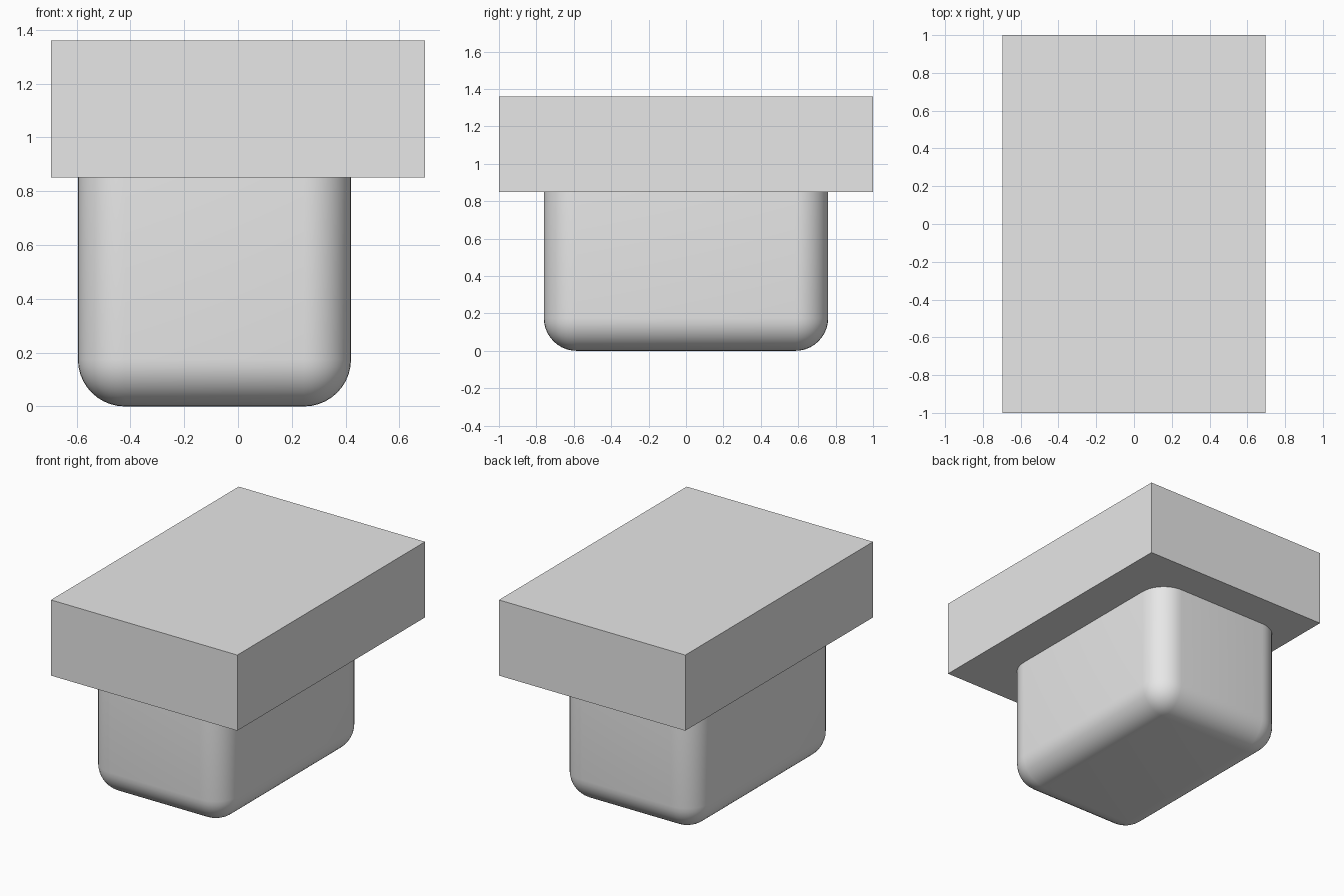
import bpy
import math

default_cube = bpy.data.objects.get("Cube")
if default_cube:
    bpy.data.objects.remove(default_cube, do_unlink=True)

GREY = (0.8, 0.8, 0.8, 1.0)
grey = bpy.data.materials.new("light_grey")
grey.use_nodes = True
grey.diffuse_color = GREY
grey.node_tree.nodes["Principled BSDF"].inputs["Base Color"].default_value = GREY


def box(name, low, high):
    """Axis-aligned box between two corners."""
    centre = [(a + b) / 2 for a, b in zip(low, high)]
    bpy.ops.mesh.primitive_cube_add(size=1, location=centre)
    obj = bpy.context.object
    obj.name = name
    obj.scale = [b - a for a, b in zip(low, high)]
    bpy.ops.object.transform_apply(location=False, rotation=False, scale=True)
    obj.data.materials.append(grey)
    return obj


# Sharp-edged slab on top
box("top_slab", (-0.695, -1, 0.85), (0.695, 1, 1.36))

# Rounded body, off-centre, with its upper end sunk into the slab
body = box("rounded_body", (-0.595, -0.76, 0), (0.42, 0.76, 1.1))
bevel = body.modifiers.new("rounding", "BEVEL")
bevel.width = 0.175
bevel.segments = 10
bpy.ops.object.modifier_apply(modifier=bevel.name)
bpy.ops.object.shade_smooth_by_angle(angle=math.radians(30))
